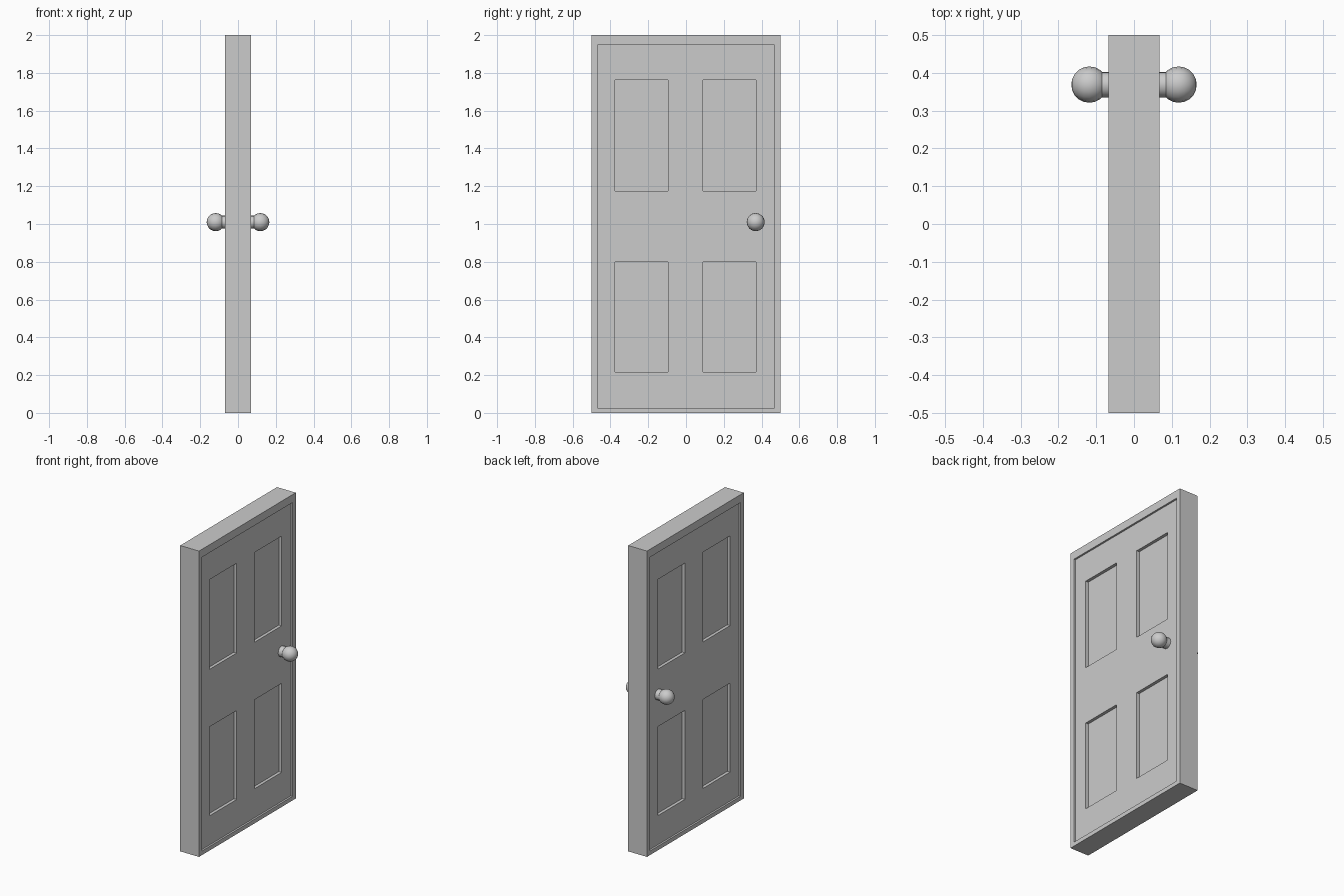
import bpy, bmesh, math
from mathutils import Matrix

if "Cube" in bpy.data.objects:
    bpy.data.objects.remove(bpy.data.objects["Cube"])

FRAME_HALF, LEAF_HALF, PANEL_HALF = 0.068, 0.056, 0.036


def finish(bm, name, smooth=False):
    bmesh.ops.remove_doubles(bm, verts=bm.verts[:], dist=1e-5)
    bmesh.ops.recalc_face_normals(bm, faces=bm.faces[:])
    mesh = bpy.data.meshes.new(name)
    bm.to_mesh(mesh)
    bm.free()
    obj = bpy.data.objects.new(name, mesh)
    bpy.context.collection.objects.link(obj)
    if smooth:
        bpy.context.view_layer.objects.active = obj
        obj.select_set(True)
        bpy.ops.object.shade_smooth_by_angle(angle=math.radians(45))
        obj.select_set(False)
    return obj


def relief(name, ys, zs, half):
    """Two-sided slab on a y/z grid; half(i, j) is each cell's half thickness."""
    bm = bmesh.new()
    ny, nz = len(ys) - 1, len(zs) - 1

    def h(i, j):
        return half(i, j) if 0 <= i < ny and 0 <= j < nz else 0

    def quad(*points):
        bm.faces.new([bm.verts.new(p) for p in points])

    def wall(a, b, p, q):
        a, b = sorted((a, b))
        if a == b:
            return
        spans = [(-b, b)] if a == 0 else [(a, b), (-b, -a)]
        for s, t in spans:
            quad((s, *p), (t, *p), (t, *q), (s, *q))

    for i in range(ny + 1):
        for j in range(nz + 1):
            c = h(i, j)
            if c:
                for x in (-c, c):
                    quad((x, ys[i], zs[j]), (x, ys[i + 1], zs[j]),
                         (x, ys[i + 1], zs[j + 1]), (x, ys[i], zs[j + 1]))
            if j < nz:
                wall(h(i - 1, j), c, (ys[i], zs[j]), (ys[i], zs[j + 1]))
            if i < ny:
                wall(h(i, j - 1), c, (ys[i], zs[j]), (ys[i + 1], zs[j]))
    return finish(bm, name)


# Outer frame: a ring around the opening
relief("door_frame", [-0.5, -0.468, 0.468, 0.5], [0, 0.027, 1.948, 2.0],
       lambda i, j: 0 if i == j == 1 else FRAME_HALF)

# Door leaf with four sunken panels on both faces
relief("door_leaf", [-0.468, -0.375, -0.094, 0.091, 0.371, 0.468],
       [0.027, 0.217, 0.799, 1.175, 1.762, 1.948],
       lambda i, j: PANEL_HALF if i % 2 and j % 2 else LEAF_HALF)

# Knob and its neck on each face
for side, label in ((1, "right"), (-1, "left")):
    def place(x):
        return (Matrix.Translation((side * x, 0.369, 1.01))
                @ Matrix.Rotation(math.pi / 2, 4, 'Y'))
    bm = bmesh.new()
    bmesh.ops.create_cone(bm, cap_ends=True, segments=16, radius1=0.034,
                          radius2=0.034, depth=0.04, matrix=place(0.07))
    finish(bm, "knob_neck_" + label, True)
    bm = bmesh.new()
    bmesh.ops.create_uvsphere(bm, u_segments=16, v_segments=10, radius=0.048,
                              matrix=place(0.118))
    finish(bm, "knob_" + label, True)
